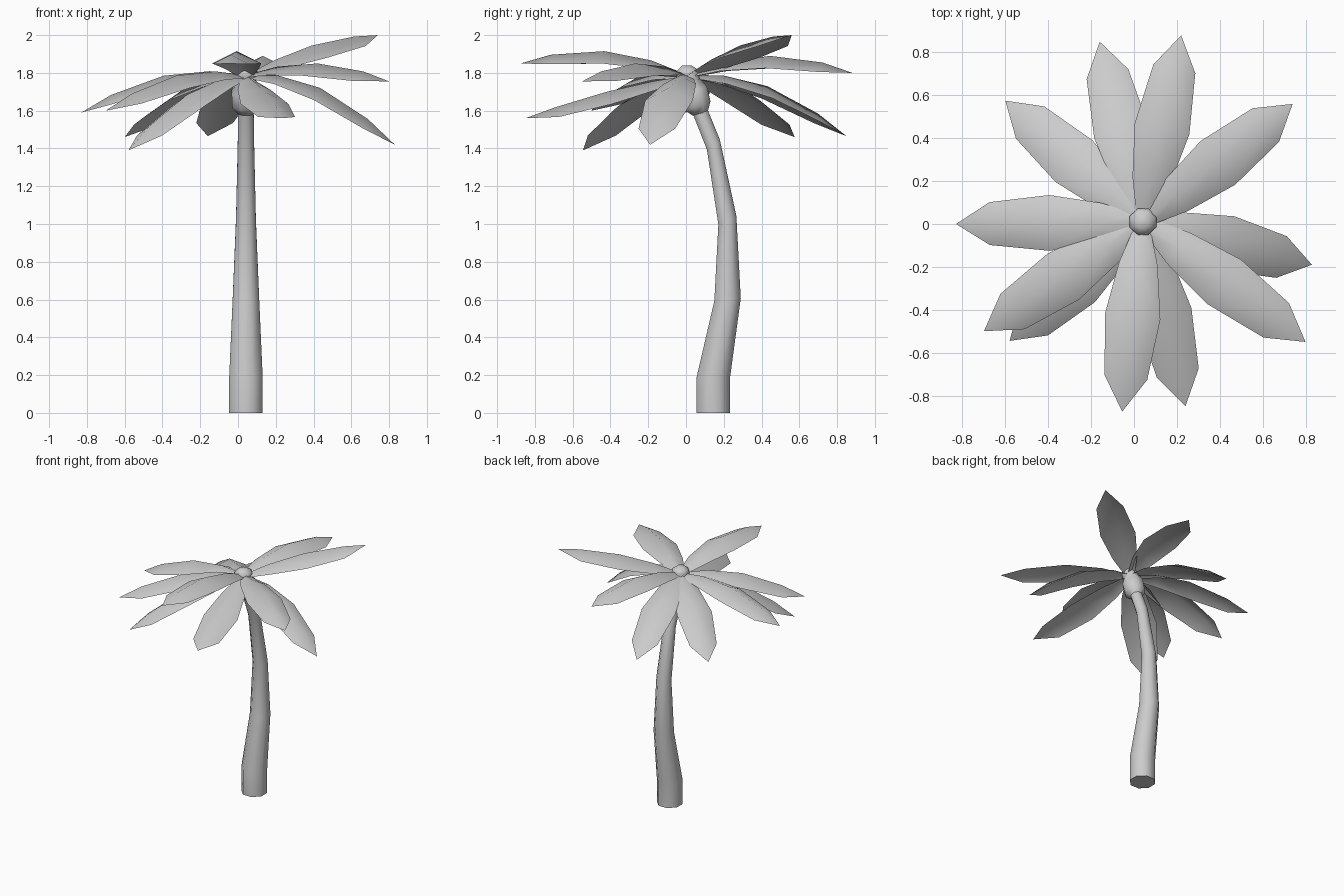
import bpy, math
from mathutils import Vector

if "Cube" in bpy.data.objects:
    bpy.data.objects.remove(bpy.data.objects["Cube"])

CX = 0.042


def make(name, verts, faces, angle):
    me = bpy.data.meshes.new(name)
    me.from_pydata(verts, [], faces)
    me.update()
    ob = bpy.data.objects.new(name, me)
    bpy.context.collection.objects.link(ob)
    bpy.ops.object.select_all(action='DESELECT')
    ob.select_set(True)
    bpy.context.view_layer.objects.active = ob
    bpy.ops.object.shade_smooth_by_angle(angle=math.radians(angle))
    return ob


def tube(name, rings, n):
    """Capped loft of rings given as (y, z, radius, tilt in degrees)."""
    verts, faces = [], []
    for y, z, r, tilt in rings:
        t = math.radians(tilt)
        for i in range(n):
            a = 2 * math.pi * (i + 0.5) / n
            u, v = r * math.cos(a), r * math.sin(a)
            verts.append((CX + u, y + v * math.cos(t), z + v * math.sin(t)))
    for k in range(len(rings) - 1):
        for i in range(n):
            j = (i + 1) % n
            faces.append((k * n + i, k * n + j, (k + 1) * n + j, (k + 1) * n + i))
    faces.append(tuple(range((len(rings) - 1) * n, len(rings) * n)))
    faces.append(tuple(reversed(range(n))))
    return make(name, verts, faces, 50)


# curved trunk
tube("trunk", [(0.145, 0, 0.096, 0), (0.145, 0.19, 0.096, 0), (0.22, 0.60, 0.076, 5),
               (0.219, 1.02, 0.057, 25), (0.145, 1.42, 0.047, 38), (0.065, 1.62, 0.044, 28)], 8)

# swollen crown bud
tube("crown_bud", [(0.075, 1.585, 0.045, 15), (0.062, 1.625, 0.078, 20), (0.04, 1.70, 0.082, 22),
                   (0.02, 1.76, 0.055, 20), (0.01, 1.795, 0.068, 12), (0.005, 1.815, 0.06, 5),
                   (0.005, 1.838, 0.028, 0)], 8)

# leaf outline: (fraction of length, half width)
OUTLINE = [(0.04, 0.04), (0.22, 0.09), (0.5, 0.13), (0.82, 0.1), (1.0, 0.0)]
ARCH = 0.5   # drop of the leaf edge below its rib, per half width


def leaf(index, tx, ty, z_mid, z_tip):
    base = Vector((CX, 0.01, 0))
    d = Vector((tx, ty, 0)) - base
    side = Vector((-d.y, d.x, 0)).normalized()
    z0 = 1.785
    verts, faces = [], []
    for f, w in OUTLINE:
        # quadratic arc through base, middle and tip heights
        z = z0 * 2 * (f - .5) * (f - 1) + z_mid * 4 * f * (1 - f) + z_tip * 2 * f * (f - .5)
        c = base + d * f + Vector((0, 0, z))
        drop = Vector((0, 0, ARCH * w))
        verts += [c] if w == 0 else [c - side * w - drop, c, c + side * w - drop]
    for k in range(len(OUTLINE) - 2):
        for a in (3 * k, 3 * k + 1):
            faces.append((a, a + 3, a + 4, a + 1))
    tip = len(verts) - 1
    faces += [(tip - 3, tip, tip - 2), (tip - 2, tip, tip - 1)]
    make(f"leaf_{index}", verts, faces, 75)


# leaves: tip x, tip y, rib height at middle, tip height
LEAVES = [
    (0.22, 0.88, 1.89, 1.80),
    (-0.16, 0.85, 1.73, 1.465),
    (0.74, 0.56, 1.945, 2.00),
    (-0.60, 0.575, 1.72, 1.46),
    (-0.83, 0.00, 1.785, 1.59),
    (-0.70, -0.50, 1.785, 1.60),
    (-0.58, -0.545, 1.685, 1.39),
    (-0.055, -0.875, 1.915, 1.85),
    (0.24, -0.85, 1.70, 1.56),
    (0.80, -0.55, 1.85, 1.755),
    (0.83, -0.19, 1.72, 1.42),
]
for n, args in enumerate(LEAVES, 1):
    leaf(n, *args)
